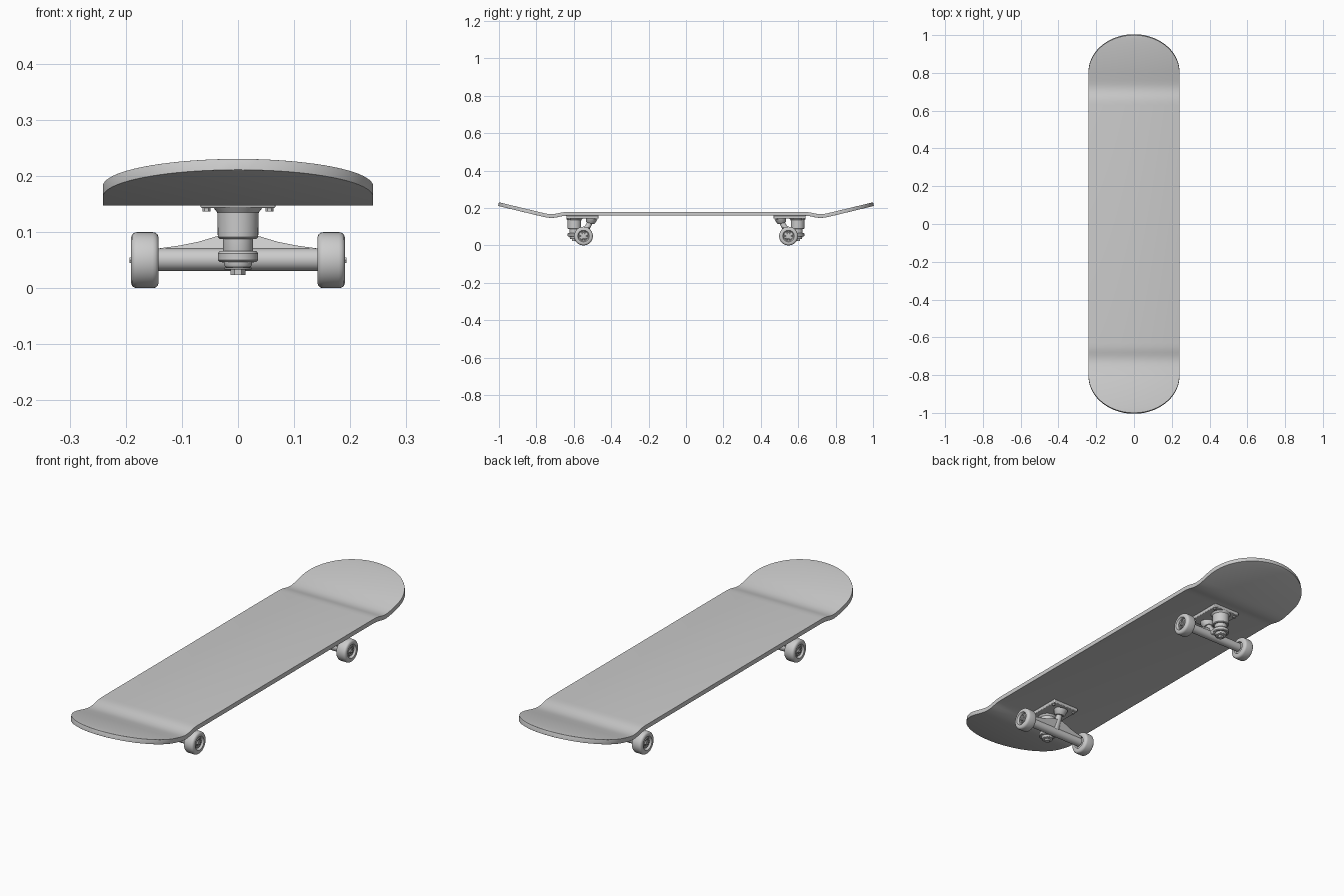
import bpy, bmesh, math
from mathutils import Vector, Matrix

if "Cube" in bpy.data.objects:
    bpy.data.objects.remove(bpy.data.objects["Cube"])


def finish(name, bm, bevel=0.0, angle=35):
    bmesh.ops.recalc_face_normals(bm, faces=bm.faces)
    me = bpy.data.meshes.new(name)
    bm.to_mesh(me)
    bm.free()
    ob = bpy.data.objects.new(name, me)
    bpy.context.collection.objects.link(ob)
    if bevel:
        m = ob.modifiers.new("bevel", 'BEVEL')
        m.width, m.segments, m.limit_method = bevel, 2, 'ANGLE'
        m.angle_limit = math.radians(40)
    bpy.ops.object.select_all(action='DESELECT')
    ob.select_set(True)
    bpy.context.view_layer.objects.active = ob
    bpy.ops.object.shade_smooth_by_angle(angle=math.radians(angle))
    return ob


def lathe(name, profile, origin, axis, n=32):
    """Revolve (radius, height) points around an axis and cap both ends."""
    bm = bmesh.new()
    rot = Vector(axis).to_track_quat('Z', 'Y').to_matrix()
    rings = []
    for r, h in profile:
        rings.append([bm.verts.new(Vector(origin) + rot @ Vector(
            (r * math.cos(2 * math.pi * i / n), r * math.sin(2 * math.pi * i / n), h)))
            for i in range(n)])
    for a, b in zip(rings, rings[1:]):
        for i in range(n):
            j = (i + 1) % n
            bm.faces.new((a[i], a[j], b[j], b[i]))
    bm.faces.new(rings[0])
    bm.faces.new(rings[-1])
    return finish(name, bm)


def rod(name, p, q, r0, r1, n=24):
    d = Vector(q) - Vector(p)
    return lathe(name, [(r0, 0), (r1, d.length)], p, d, n)


def box(name, lo, hi, bevel=0.003):
    bm = bmesh.new()
    lo, hi = Vector(lo), Vector(hi)
    bmesh.ops.create_cube(bm, size=1, matrix=Matrix.Translation((lo + hi) / 2)
                          @ Matrix.Diagonal((hi - lo).to_4d()))
    return finish(name, bm, bevel)


# Deck: outline sliced across its length, bent to the side profile
BEND = [(0, .179), (.63, .179), (.65, .178), (.665, .1762), (.68, .173), (.695, .1695),
        (.71, .1675), (.725, .1672), (.74, .1688), (.76, .1727), (.8, .1822), (1, .2305)]


def deck_height(y):
    y = min(abs(y), 1)
    for (a, za), (b, zb) in zip(BEND, BEND[1:]):
        if y <= b:
            return za + (zb - za) * (y - a) / (b - a)
    return BEND[-1][1]


bm = bmesh.new()
arc = [math.pi / 2 * i / 20 for i in range(20)] + [math.pi / 2 * .985]
quarter = [(.241 * math.cos(t), .8 + .2 * math.sin(t)) for t in arc]
outline = quarter + [(-x, y) for x, y in reversed(quarter)]
outline += [(-x, -y) for x, y in outline]
bm.faces.new([bm.verts.new((x, y, 0)) for x, y in outline])
cuts = [y for y, z in BEND[1:-1]] + [y for x, y in quarter[1:-1]]
for y in [s * c for c in cuts for s in (-1, 1)]:
    bmesh.ops.bisect_plane(bm, geom=bm.verts[:] + bm.edges[:] + bm.faces[:],
                           dist=1e-5, plane_co=(0, y, 0), plane_no=(0, 1, 0))
for v in bm.verts:
    v.co.z = deck_height(v.co.y)
for f in bm.faces:
    f.normal_update()
deck = finish("deck", bm)
if deck.data.polygons[0].normal.z < 0:
    deck.data.flip_normals()
sol = deck.modifiers.new("thickness", 'SOLIDIFY')
sol.thickness, sol.offset = .02, -1
bev = deck.modifiers.new("rounded_edge", 'BEVEL')
bev.width, bev.segments, bev.limit_method = .006, 3, 'ANGLE'
bev.angle_limit = math.radians(50)

WHEEL = [(.008, .008), (.024, .008), (.028, 0), (.041, 0), (.046, .002), (.049, .006),
         (.05, .011), (.05, .038), (.049, .043), (.046, .047), (.041, .049),
         (.031, .049), (.028, .046), (.026, .038), (.021, .038), (.020, .044),
         (.015, .044), (.014, .040), (.006, .040)]

# Trucks, one at each end
for end, s in (("front", -1), ("rear", 1)):
    ya, yk, yp = s * .548, s * .597, s * .497
    box(end + "_baseplate", (-.067, min(s * .64, s * .468), .143),
        (.067, max(s * .64, s * .468), .16))
    for x in (-.056, .056):
        for y in (.485, .623):
            lathe(end + "_mounting_nut", [(.007, 0), (.007, .008)], (x, s * y, .137), (0, 0, 1), 6)

    # Kingpin housing, bushings, washer and nut
    lathe(end + "_kingpin_housing", [(.033, .088), (.036, .091), (.037, .135), (.044, .144)],
          (0, yk, 0), (0, 0, 1))
    lathe(end + "_upper_bushing", [(.026, .062), (.027, .066), (.027, .092)],
          (0, yk, 0), (0, 0, 1))
    lathe(end + "_hanger_ring", [(.033, .047), (.036, .05), (.036, .062), (.033, .066)],
          (0, yk, 0), (0, 0, 1))
    lathe(end + "_lower_bushing", [(.018, .036), (.023, .038), (.025, .042), (.025, .048)],
          (0, yk, 0), (0, 0, 1))
    lathe(end + "_washer", [(.022, .033), (.024, .034), (.024, .037)], (0, yk, 0), (0, 0, 1))
    lathe(end + "_kingpin_nut", [(.013, .024), (.013, .034)], (0, yk, 0), (0, 0, 1), 6)

    # Pivot cup and pivot arm on the inner side
    lathe(end + "_pivot_cup", [(.019, .0), (.024, .004), (.032, .028)],
          (0, s * .512, .118), (0, -s * .25, 1))
    rod(end + "_pivot_arm", (0, ya, .06), (0, s * .508, .13), .02, .012)

    # Hanger: axle tube with a curved web leaning towards the pivot
    rod(end + "_axle_tube", (-.143, ya, .051), (.143, ya, .051), .02, .02, 32)
    half = [(.141, .05), (.141, .071), (.105, .076), (.07, .083), (.04, .092), (.02, .097)]
    bm = bmesh.new()
    loop = half + [(-x, z) for x, z in reversed(half)]
    f = bm.faces.new([bm.verts.new((x, ya - .011 - s * (z - .05) * .5, z)) for x, z in loop])
    ext = bmesh.ops.extrude_face_region(bm, geom=[f])
    bmesh.ops.translate(bm, vec=(0, .022, 0),
                        verts=[v for v in ext["geom"] if isinstance(v, bmesh.types.BMVert)])
    finish(end + "_hanger_web", bm, .002)
    box(end + "_hanger_yoke", (-.032, min(ya, yk), .046), (.032, max(ya, yk), .066), .004)

    # Wheels with axle nuts
    for side, d in (("left", -1), ("right", 1)):
        lathe(f"{end}_{side}_wheel", WHEEL, (d * .1415, ya, .05), (d, 0, 0), 40)
        lathe(f"{end}_{side}_axle_nut", [(.011, 0), (.011, .014), (.006, .0145), (.006, .018)],
              (d * .175, ya, .05), (d, 0, 0), 6)
